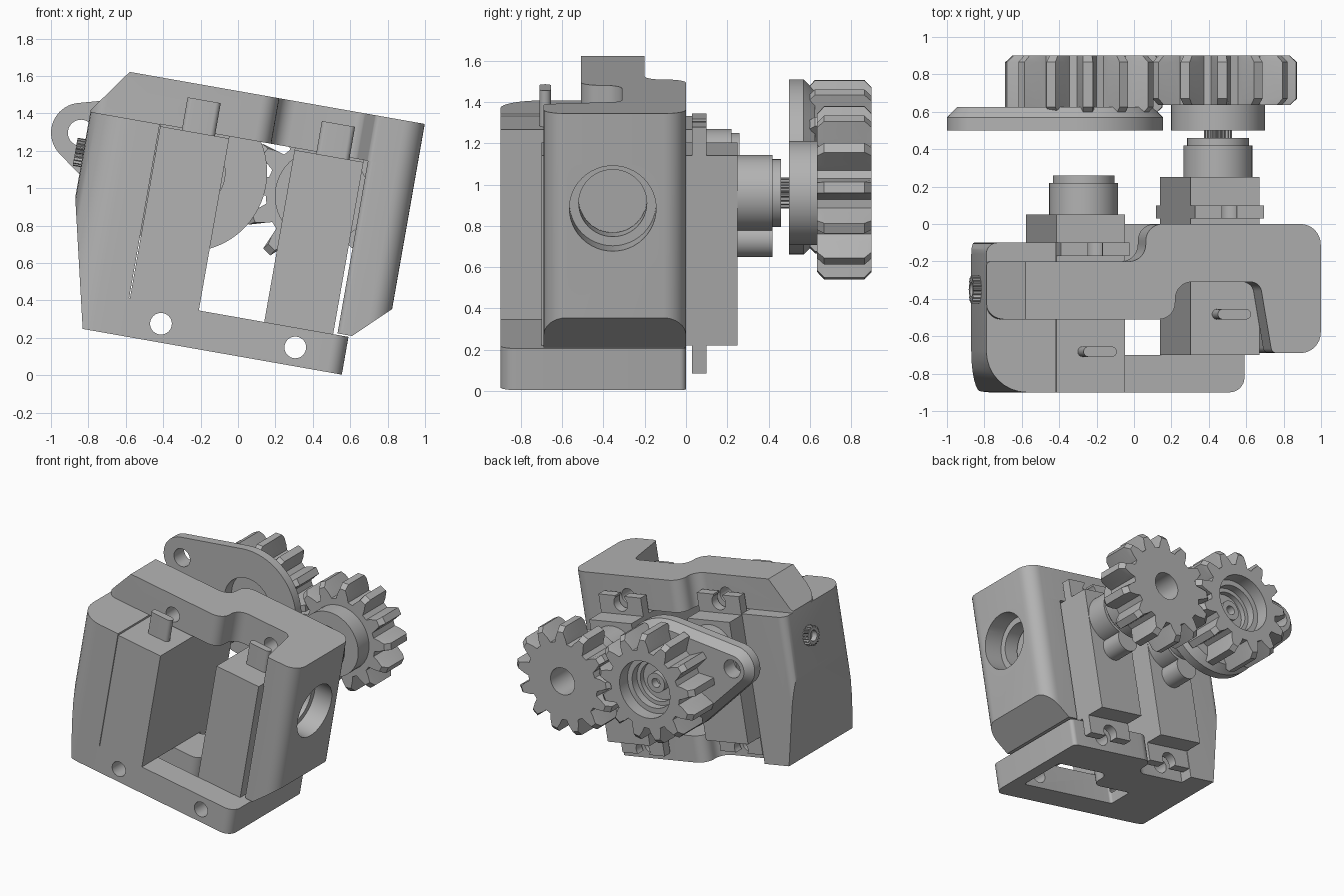
import bpy, bmesh
from math import sin, cos, tan, pi, radians, acos, atan2, hypot
from mathutils import Vector

cube = bpy.data.objects.get("Cube")
if cube:
    bpy.data.objects.remove(cube)

TILT = radians(10)
LEFT, RIGHT, SHAFT_V = -0.4535, 0.2757, 1.022   # servo shaft positions in the tilted frame

grey = bpy.data.materials.new("plain grey")
grey.use_nodes = True
GREY = (0.45, 0.45, 0.45, 1)
grey.diffuse_color = GREY
grey.node_tree.nodes["Principled BSDF"].inputs["Base Color"].default_value = GREY

AXES = {"x": lambda a, b, t: (t, a, b), "y": lambda a, b, t: (a, t, b), "z": lambda a, b, t: (a, b, t)}


def loft(name, layers, axis):
    """Solid through matching outlines; layers are (outline, position along axis)."""
    bm = bmesh.new()
    rings = [[bm.verts.new(AXES[axis](p[0], p[1], t)) for p in pts] for pts, t in layers]
    bm.faces.new(rings[0])
    bm.faces.new(rings[-1])
    n = len(rings[0])
    for lo, hi in zip(rings, rings[1:]):
        for i in range(n):
            j = (i + 1) % n
            bm.faces.new((lo[i], lo[j], hi[j], hi[i]))
    bmesh.ops.recalc_face_normals(bm, faces=bm.faces)
    mesh = bpy.data.meshes.new(name)
    bm.to_mesh(mesh)
    bm.free()
    mesh.materials.append(grey)
    ob = bpy.data.objects.new(name, mesh)
    ob.rotation_euler.y = TILT
    bpy.context.collection.objects.link(ob)
    return ob


def prism(name, pts, a, b, axis):
    return loft(name, [(pts, a), (pts, b)], axis)


def circle(ca, cb, r, n=48, start=0, end=2 * pi, closed=True):
    steps = n if closed else n - 1
    return [(ca + r * cos(start + (end - start) * i / steps),
             cb + r * sin(start + (end - start) * i / steps)) for i in range(n)]


def cyl(name, ca, cb, r, a, b, axis="y"):
    return prism(name, circle(ca, cb, r), a, b, axis)


def rect(a0, b0, a1, b1):
    return [(a0, b0), (a1, b0), (a1, b1), (a0, b1)]


def rounded(corners, steps=8):
    """Outline whose corners (a, b, radius) are turned into arcs."""
    out = []
    for i, (a, b, r) in enumerate(corners):
        p = Vector((a, b))
        if not r:
            out.append(p)
            continue
        d1 = (Vector(corners[i - 1][:2]) - p).normalized()
        d2 = (Vector(corners[(i + 1) % len(corners)][:2]) - p).normalized()
        half = d1.angle(d2) / 2
        c = p + (d1 + d2).normalized() * r / sin(half)
        s, e = p + d1 * r / tan(half) - c, p + d2 * r / tan(half) - c
        a0 = atan2(s.y, s.x)
        sweep = (atan2(e.y, e.x) - a0 + pi) % (2 * pi) - pi
        out += [c + Vector((cos(a0 + sweep * k / steps), sin(a0 + sweep * k / steps))) * r
                for k in range(steps + 1)]
    return out


def cut(ob, *cutters):
    for c in cutters:
        c.hide_render = True
        mod = ob.modifiers.new("cut", "BOOLEAN")
        mod.operation, mod.object, mod.solver = "DIFFERENCE", c, "EXACT"
        bpy.context.view_layer.objects.active = ob
        bpy.ops.object.modifier_apply(modifier=mod.name)
        bpy.data.objects.remove(c)


def slice_off(ob, p, q):
    """Remove what lies left of the line p to q in the front plane."""
    bm = bmesh.new()
    bm.from_mesh(ob.data)
    normal = Vector((p[1] - q[1], 0, q[0] - p[0]))
    res = bmesh.ops.bisect_plane(bm, geom=bm.verts[:] + bm.edges[:] + bm.faces[:],
                                 plane_co=(p[0], 0, p[1]), plane_no=normal, clear_outer=True)
    bmesh.ops.holes_fill(bm, edges=[e for e in res["geom_cut"] if isinstance(e, bmesh.types.BMEdge)])
    bmesh.ops.recalc_face_normals(bm, faces=bm.faces)
    bm.to_mesh(ob.data)
    bm.free()


def gear_outline(ca, cb, root, tip, teeth, limit):
    pts = []
    for k in range(teeth):
        mid = pi + 2 * pi * k / teeth
        for off, r in ((-0.36, root), (-0.27, root + 0.3 * (tip - root)), (-0.13, tip),
                       (0.13, tip), (0.27, root + 0.3 * (tip - root)), (0.36, root)):
            ang, r = mid + off * 2 * pi / teeth, min(r, limit)
            pts.append((ca + r * cos(ang), cb + r * sin(ang)))
    return pts


# Frame: top beam, stepped in plan, with a chamfered left end
beam = prism("top_beam", rounded([
    (-1.022, -0.51, 0.08), (-0.04, -0.51, 0.09), (-0.04, -0.31, 0.09), (0.42, -0.31, 0.06),
    (0.485, -0.69, 0.03), (0.75, -0.69, 0.11), (0.75, 0, 0.11), (-0.2, 0, 0.09),
    (-0.2, -0.2, 0.09), (-1.022, -0.2, 0.02)]), 1.25, 1.497, "z")
slice_off(beam, (-1.022, 1.26), (-0.852, 1.497))

# Frame: base plate with a window
base = prism("base_plate", rounded([
    (-0.66, -0.9, 0), (0.546, -0.9, 0.08), (0.546, 0, 0.03), (-0.2, 0, 0.09),
    (-0.2, -0.2, 0.09), (-0.66, -0.2, 0)]), 0.1, 0.305, "z")
cut(base, prism("window", rounded([
    (0.43, -0.7, 0.02), (0.43, -0.31, 0.02), (-0.04, -0.31, 0.08), (-0.04, -0.5, 0.08),
    (-0.4, -0.5, 0.02), (-0.4, -0.7, 0.02)]), 0, 0.5, "z"))

# Mounting holes in line with each servo
for u in (LEFT, RIGHT):
    cut(base, cyl("hole", u, 0.2, 0.058, -1, 0.2))
    cut(beam, cyl("hole", u, 1.342, 0.058, -1, 0.2))

# Frame: left block, tapering inward below
block = prism("left_block", rounded([
    (-1.022, -0.9, 0.22), (-0.645, -0.9, 0), (-0.645, -0.1, 0), (-1.022, -0.1, 0.06)]), 0.1, 1.25, "z")
slice_off(block, (-0.861, 0.1), (-1.022, 0.785))

# Frame: right column with a stepped round hole
column = prism("right_column", rounded([
    (0.485, -0.69, 0.03), (0.75, -0.69, 0.11), (0.75, 0, 0.11), (0.485, 0, 0)]), 0.313, 1.25, "z")
slice_off(column, (0.75, 0.492), (0.564, 0.313))
cut(column, cyl("bore", -0.355, 1.03, 0.165, 0.3, 0.9, "x"),
    cyl("counterbore", -0.355, 1.03, 0.21, 0.6, 0.9, "x"))

# Splined stub on the left side
stub = prism("side_stub", gear_outline(-0.35, 1.026, 0.062, 0.076, 20, 1), -1.065, -1.0, "x")
cut(stub, cyl("stub_hole", -0.35, 1.026, 0.04, -1.1, -1.02, "x"))


def servo(side, u, y):
    """Servo whose case starts at depth y."""
    v = SHAFT_V
    prism(side + "_servo_case", rect(u - 0.187, v - 0.718, u + 0.187, v + 0.217), y, y + 0.95, "y")
    tab = prism(side + "_servo_tabs", rect(u - 0.187, v - 0.855, u + 0.187, v + 0.358), y + 0.73, y + 0.8, "y")
    for end, hole in ((v - 0.9, 0.2), (v + 0.4, 1.322)):
        cut(tab, cyl("tab_hole", u, hole, 0.06, y + 0.6, y + 1),
            prism("slot", rect(u - 0.04, min(end, hole), u + 0.04, max(end, hole)), y + 0.6, y + 1, "y"))
    cyl(side + "_servo_boss", u, v, 0.185, y + 0.94, y + 1.12)
    cyl(side + "_servo_cap", u, v, 0.165, y + 1.11, y + 1.16)
    cyl(side + "_servo_small_boss", u, v - 0.225, 0.088, y + 0.94, y + 1.12)
    # Flat rounded cable exit on top of the case
    prism(side + "_servo_cable", rounded([
        (u - 0.07, y + 0.19, 0.027), (u + 0.11, y + 0.19, 0.027),
        (u + 0.11, y + 0.245, 0.027), (u - 0.07, y + 0.245, 0.027)]), v + 0.2, v + 0.395, "z")


servo("left", LEFT, -0.9)
servo("right", RIGHT, -0.7)
prism("right_servo_spline", gear_outline(RIGHT, SHAFT_V, 0.064, 0.076, 20, 1), 0.44, 0.56, "y")


def gear(name, u, y0, y1):
    full, trimmed = (gear_outline(u, SHAFT_V, 0.3, 0.422, 13, lim) for lim in (1, 0.385))
    return loft(name, [(trimmed, y0), (full, y0 + 0.035), (full, y1 - 0.035), (trimmed, y1)], "y")


# Right gear with its hub
right_gear = gear("right_gear", RIGHT, 0.635, 0.9)
cut(right_gear, cyl("axle_hole", RIGHT, SHAFT_V, 0.105, 0.5, 1))
hub = cyl("right_gear_hub", RIGHT, SHAFT_V, 0.252, 0.5, 0.64)
cut(hub, cyl("axle_hole", RIGHT, SHAFT_V, 0.105, 0.56, 1))

# Left gear with a stepped recess and a lever plate in front
EAR_U, EAR_V = -1.052, 1.131


def lever_outline(inset):
    du, dv = EAR_U - LEFT, EAR_V - SHAFT_V
    big, small = 0.425 - inset, 0.16 - inset
    phi, beta = atan2(dv, du), acos((big - small) / hypot(du, dv))
    return (circle(LEFT, SHAFT_V, big, 48, phi + beta, phi + 2 * pi - beta, False)
            + circle(EAR_U, EAR_V, small, 20, phi - beta, phi + beta, False))


plate = loft("lever_plate", [(lever_outline(0), 0.5), (lever_outline(0), 0.57), (lever_outline(0.055), 0.625)], "y")
cut(plate, cyl("ear_hole", EAR_U, EAR_V, 0.07, 0.4, 0.8),
    cyl("front_recess", LEFT, SHAFT_V, 0.2, 0.4, 0.8))
left_gear = gear("left_gear", LEFT, 0.59, 0.9)
cut(left_gear, cyl("wide_recess", LEFT, SHAFT_V, 0.22, 0.8, 1),
    cyl("mid_recess", LEFT, SHAFT_V, 0.18, 0.74, 1),
    cyl("deep_recess", LEFT, SHAFT_V, 0.15, 0.7, 1))
horn = cyl("gear_horn", LEFT, SHAFT_V, 0.075, 0.65, 0.76)
cut(horn, cyl("horn_hole", LEFT, SHAFT_V, 0.035, 0.7, 1))

# Smooth the curved walls, keep the corners sharp
bpy.ops.object.select_all(action="DESELECT")
for ob in bpy.context.scene.objects:
    if ob.type == "MESH" and grey.name in ob.data.materials:
        ob.select_set(True)
        bpy.context.view_layer.objects.active = ob
bpy.ops.object.shade_smooth_by_angle(angle=radians(30))
